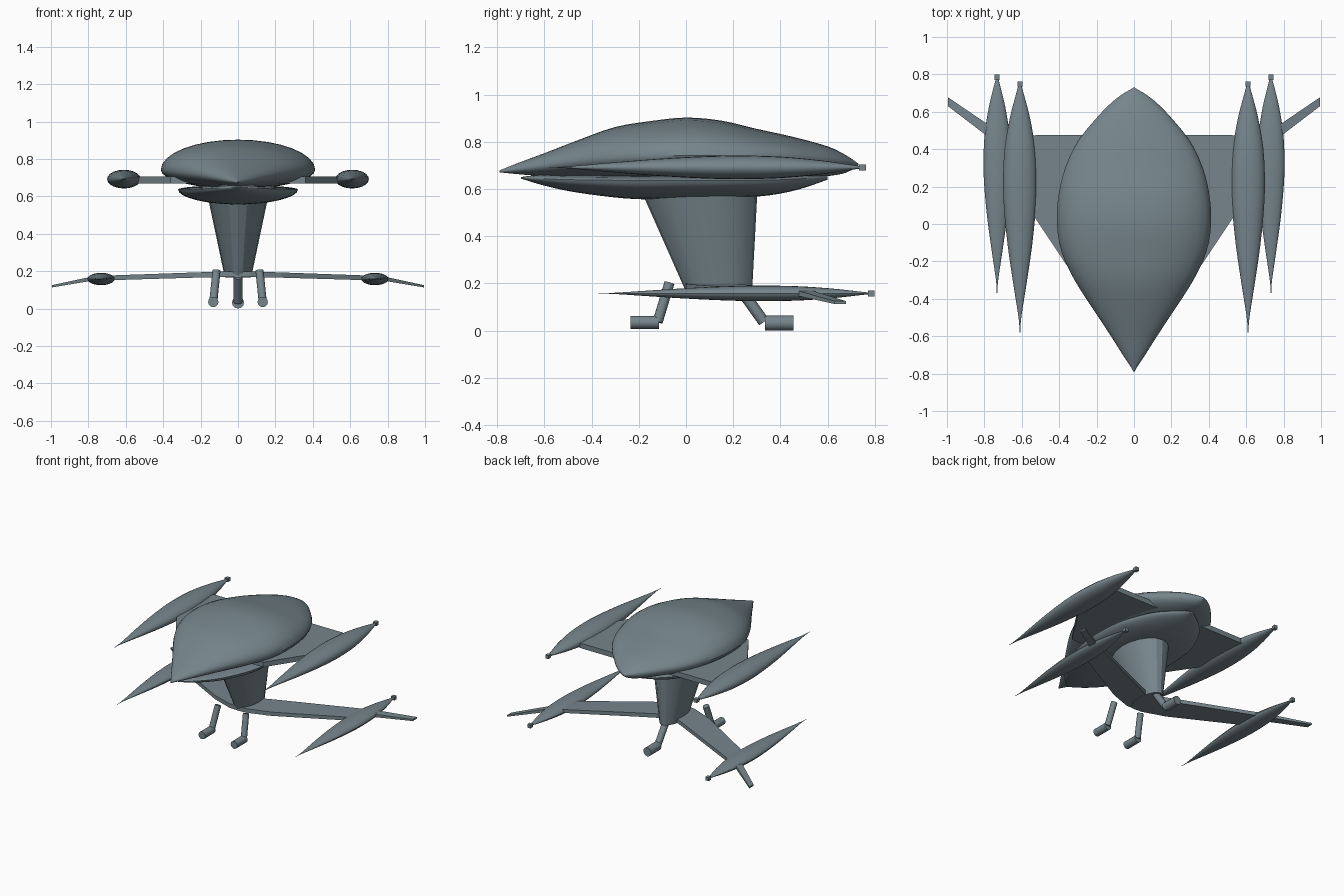
import bpy, bmesh, math
from mathutils import Vector

if "Cube" in bpy.data.objects:
    bpy.data.objects.remove(bpy.data.objects["Cube"])

grey = bpy.data.materials.new("blue_grey")
grey.diffuse_color = (0.18, 0.235, 0.26, 1)
grey.use_nodes = True
grey.node_tree.nodes["Principled BSDF"].inputs["Base Color"].default_value = grey.diffuse_color


def finish(name, bm, angle=35):
    bmesh.ops.remove_doubles(bm, verts=bm.verts, dist=1e-5)
    bmesh.ops.recalc_face_normals(bm, faces=bm.faces)
    me = bpy.data.meshes.new(name)
    bm.to_mesh(me)
    bm.free()
    me.materials.append(grey)
    ob = bpy.data.objects.new(name, me)
    bpy.context.collection.objects.link(ob)
    if angle:
        bpy.ops.object.select_all(action='DESELECT')
        ob.select_set(True)
        bpy.context.view_layer.objects.active = ob
        bpy.ops.object.shade_smooth_by_angle(angle=math.radians(angle))
    return ob


def resample(rows, n=3):
    """Smooth curve through the stations."""
    out = []
    for i in range(len(rows) - 1):
        a, b, c, d = (rows[max(i - 1, 0)], rows[i], rows[i + 1], rows[min(i + 2, len(rows) - 1)])
        for k in range(n):
            t = k / n
            out.append([0.5 * (2 * q + (r - p) * t + (2 * p - 5 * q + 4 * r - s) * t * t
                               + (3 * q - p - 3 * r + s) * t ** 3) for p, q, r, s in zip(a, b, c, d)])
    return out + [list(rows[-1])]


def bridge(bm, rings):
    vs = [[bm.verts.new(p) for p in r] for r in rings]
    n = len(vs[0])
    for a, b in zip(vs, vs[1:]):
        for i in range(n):
            j = (i + 1) % n
            bm.faces.new((a[i], a[j], b[j], b[i]))
    bm.faces.new(vs[0])
    bm.faces.new(vs[-1])


def loft_y(name, rows, cx=0, seg=32, angle=35):
    """Rows: y, half width, top z, middle z, bottom z."""
    bm = bmesh.new()
    rings = []
    for y, w, top, mid, bot in resample(rows):
        w = max(w, 0.002)
        ring = []
        for k in range(seg):
            a = 2 * math.pi * k / seg
            s = math.sin(a)
            h = max(top - mid, 0.001) if s > 0 else max(mid - bot, 0.001)
            ring.append((cx + w * math.cos(a), y, mid + h * s))
        rings.append(ring)
    bridge(bm, rings)
    return finish(name, bm, angle)


def rod(name, p, q, r, seg=12):
    bm = bmesh.new()
    p, q = Vector(p), Vector(q)
    rot = (q - p).to_track_quat('Z', 'Y')
    bridge(bm, [[c + rot @ Vector((r * math.cos(2 * math.pi * k / seg),
                                   r * math.sin(2 * math.pi * k / seg), 0))
                 for k in range(seg)] for c in (p, q)])
    return finish(name, bm)


def wing(name, rows):
    """Rows: x, leading y, trailing y, bottom z, top z; mirrored across the middle."""
    full = [(-x, a, b, lo, hi) for x, a, b, lo, hi in rows[:0:-1]] + rows
    bm = bmesh.new()
    bridge(bm, [[(x, a, lo), (x, b, lo), (x, b, hi), (x, a, hi)] for x, a, b, lo, hi in full])
    return finish(name, bm, 0)


# Main hull: domed upper shell and shallower belly
loft_y("upper_hull", [
    (-.79, .0, .679, .675, .671), (-.7, .06, .715, .686, .662), (-.6, .123, .752, .70, .655),
    (-.45, .222, .81, .72, .648), (-.3, .318, .863, .733, .643), (-.15, .387, .888, .74, .64),
    (0, .412, .903, .742, .64), (.15, .404, .89, .742, .64), (.3, .368, .855, .74, .64),
    (.45, .295, .822, .735, .643), (.6, .17, .781, .725, .655), (.68, .082, .742, .715, .67),
    (.73, .0, .708, .705, .70)])
loft_y("belly", [
    (-.7, .0, .651, .648, .645), (-.62, .09, .66, .645, .62), (-.5, .18, .66, .64, .592),
    (-.35, .255, .66, .638, .57), (-.2, .3, .66, .636, .557), (0, .32, .66, .636, .558),
    (.2, .305, .66, .636, .563), (.35, .255, .66, .638, .573), (.48, .175, .66, .643, .599),
    (.6, .02, .66, .65, .64)])

# Pylon between belly and lower wing
bm = bmesh.new()
bridge(bm, [[(rx * math.cos(math.pi * k / 10), cy + ry * math.sin(math.pi * k / 10), z)
             for k in range(20)]
            for z, rx, cy, ry in ((.165, .07, .14, .14), (.60, .162, .055, .248))])
finish("pylon", bm, 20)

# Wings
wing("upper_wing", [(0, -.22, .475, .668, .705), (.36, -.22, .475, .668, .705),
                    (.52, .02, .475, .668, .705), (.58, .11, .47, .672, .70)])
wing("lower_wing", [(0, -.005, .17, .168, .2), (.07, .0, .2, .168, .198),
                    (.23, .06, .275, .165, .193), (.735, .35, .51, .15, .175),
                    (.785, .47, .535, .148, .17), (.995, .63, .678, .113, .125)])


# Four slender pods with small tail caps
def pod(name, cx, cz, y0, y1, w, h):
    prof = [(0, .0), (.07, .1), (.2, .4), (.35, .72), (.5, .94), (.62, 1), (.75, .9),
            (.87, .6), (.95, .3), (1, .1)]
    loft_y(name, [(y0 + (y1 - y0) * t, w * r, cz + h * r, cz, cz - h * r) for t, r in prof],
           cx, 20)
    bm = bmesh.new()
    bmesh.ops.create_cube(bm, size=1)
    for v in bm.verts:
        v.co = (cx + v.co.x * .026, y1 + .01 + v.co.y * .028, cz + v.co.z * .026)
    finish(name + "_cap", bm, 0)


for side, s in (("right", 1), ("left", -1)):
    pod(side + "_upper_pod", s * .61, .692, -.58, .738, .09, .05)
    pod(side + "_lower_pod", s * .732, .158, -.37, .775, .073, .033)
    # Front landing legs
    rod(side + "_front_strut", (s * .115, -.07, .203), (s * .132, -.12, .037), .022)
    rod(side + "_front_foot", (s * .132, -.235, .035), (s * .132, -.115, .035), .028)

# Rear landing leg
rod("rear_strut", (0, .235, .17), (0, .33, .037), .024)
rod("rear_foot", (0, .335, .032), (0, .455, .032), .032)
